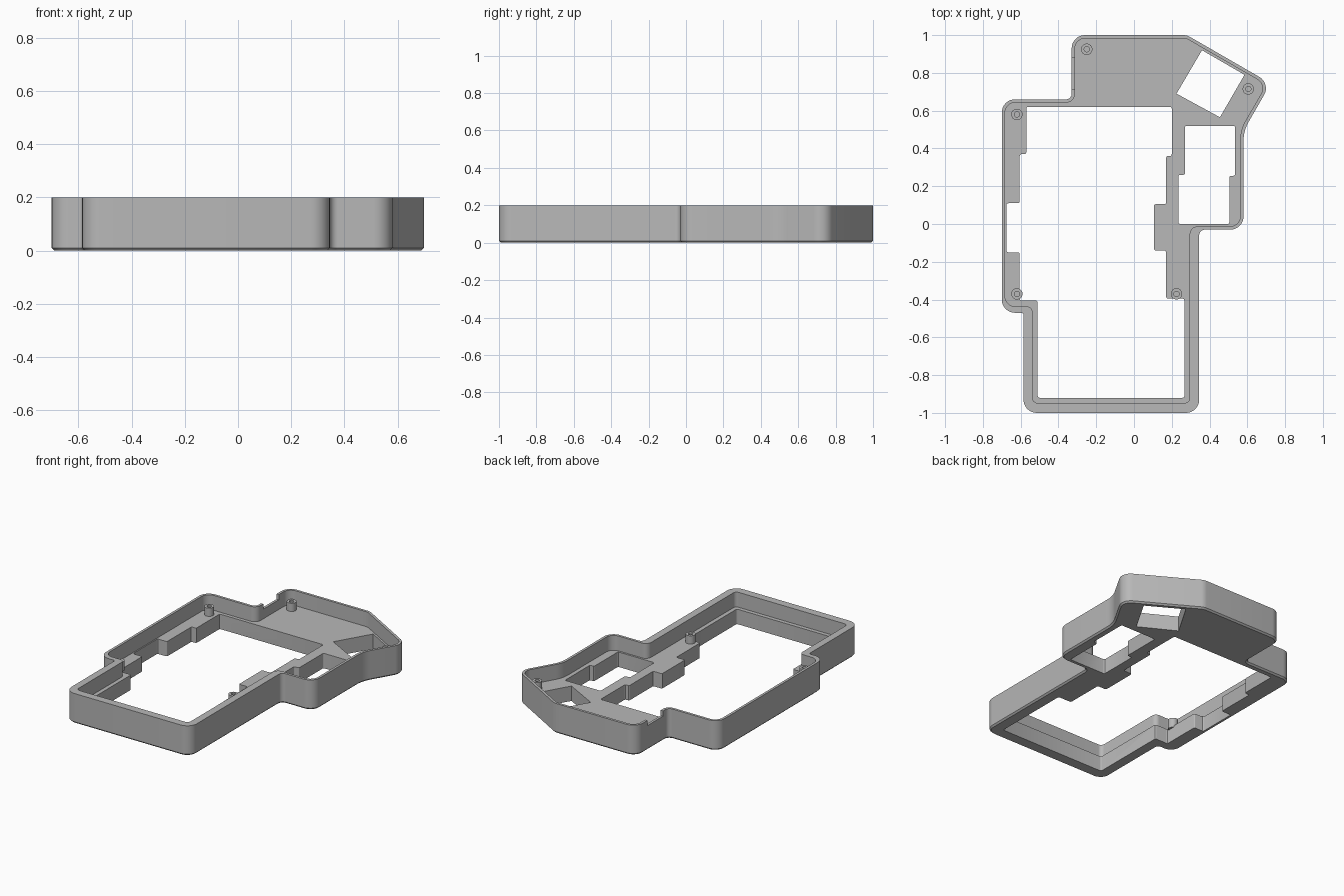
import bpy, bmesh, math
from mathutils import Vector

if "Cube" in bpy.data.objects:
    bpy.data.objects.remove(bpy.data.objects["Cube"])

grey = bpy.data.materials.new("mid_grey")
grey.diffuse_color = (0.48, 0.48, 0.48, 1)
grey.use_nodes = True
grey.node_tree.nodes["Principled BSDF"].inputs["Base Color"].default_value = grey.diffuse_color


def rounded(corners, seg=8):
    """Round each (x, y, radius) corner of a closed outline with an arc."""
    pts, n = [], len(corners)
    for i, (x, y, r) in enumerate(corners):
        p = Vector((x, y))
        a = (Vector(corners[i - 1][:2]) - p).normalized()
        b = (Vector(corners[(i + 1) % n][:2]) - p).normalized()
        if r == 0:
            pts.append(p)
            continue
        half = a.angle(b) / 2
        centre = p + (a + b).normalized() * (r / math.sin(half))
        start = p + a * (r / math.tan(half)) - centre
        end = p + b * (r / math.tan(half)) - centre
        sweep = start.angle_signed(end)      # clockwise positive
        for k in range(seg + 1):
            t = -sweep * k / seg
            pts.append(centre + Vector((start.x * math.cos(t) - start.y * math.sin(t),
                                        start.x * math.sin(t) + start.y * math.cos(t))))
    return pts


def inset(pts, d):
    """Move a clockwise outline inwards by d with mitred corners."""
    out, n = [], len(pts)
    for i, p in enumerate(pts):
        a = (p - pts[i - 1]).normalized()
        b = (pts[(i + 1) % n] - p).normalized()
        na, nb = Vector((a.y, -a.x)), Vector((b.y, -b.x))
        out.append(p + (na + nb) * (d / (1 + na.dot(nb))))
    return out


def prism(name, rings):
    """Stack outlines given as (points, z) into a closed solid."""
    bm = bmesh.new()
    loops = [[bm.verts.new((p.x, p.y, z)) for p in pts] for pts, z in rings]
    n = len(loops[0])
    for lo, hi in zip(loops, loops[1:]):
        for i in range(n):
            j = (i + 1) % n
            bm.faces.new((lo[i], lo[j], hi[j], hi[i]))
    bm.faces.new(loops[0])
    bm.faces.new(loops[-1])
    bmesh.ops.recalc_face_normals(bm, faces=bm.faces[:])
    return finish(name, bm)


def finish(name, bm):
    me = bpy.data.meshes.new(name)
    bm.to_mesh(me)
    bm.free()
    me.materials.append(grey)
    ob = bpy.data.objects.new(name, me)
    bpy.context.collection.objects.link(ob)
    return ob


def activate(ob):
    bpy.ops.object.select_all(action='DESELECT')
    ob.select_set(True)
    bpy.context.view_layer.objects.active = ob


def cut(ob, cutter):
    cutter.hide_render = True
    mod = ob.modifiers.new("cut", 'BOOLEAN')
    mod.operation, mod.solver, mod.object = 'DIFFERENCE', 'EXACT', cutter
    activate(ob)
    bpy.ops.object.modifier_apply(modifier=mod.name)
    bpy.data.objects.remove(cutter)


FLOOR, TOP = 0.10, 0.20

# Outer shell with a small chamfer under the bottom edge
outer = rounded([
    (-0.33, 1.0, 0.07), (0.28, 1.0, 0.07), (0.724, 0.744, 0.07),
    (0.58, 0.494, 0.2), (0.58, -0.03, 0.07), (0.345, -0.03, 0.03),
    (0.345, -1.0, 0.07), (-0.585, -1.0, 0.07), (-0.585, -0.47, 0.012),
    (-0.70, -0.47, 0.07), (-0.70, 0.66, 0.07), (-0.33, 0.66, 0.03)])
case = prism("case", [(inset(outer, 0.01), 0), (outer, 0.01), (outer, TOP)])

# Recess above the floor: thin walls above, thick rim round the lower bay
cavity = rounded([
    (-0.313, 0.983, 0.055), (0.275, 0.983, 0.06), (0.701, 0.738, 0.055),
    (0.563, 0.499, 0.19), (0.563, -0.013, 0.055), (0.295, -0.013, 0.04),
    (0.295, -0.947, 0.025), (-0.537, -0.947, 0.025), (-0.537, -0.437, 0.03),
    (-0.683, -0.437, 0.055), (-0.683, 0.643, 0.055), (-0.313, 0.643, 0.045)])
cut(case, prism("cavity_cutter", [(cavity, FLOOR), (cavity, 0.3)]))

# Openings through the floor
main_opening = [
    (-0.57, 0.62), (0.20, 0.62), (0.20, 0.36), (0.17, 0.36), (0.17, 0.105),
    (0.105, 0.105), (0.105, -0.14), (0.17, -0.14), (0.17, -0.395),
    (0.267, -0.395), (0.267, -0.92), (-0.51, -0.92), (-0.51, -0.405),
    (-0.605, -0.405), (-0.605, -0.15), (-0.675, -0.15), (-0.675, 0.11),
    (-0.605, 0.11), (-0.605, 0.37), (-0.57, 0.37)]
side_opening = [
    (0.27, 0.52), (0.535, 0.52), (0.535, 0.255), (0.505, 0.255),
    (0.505, 0.0), (0.235, 0.0), (0.235, 0.26), (0.27, 0.26)]
tilted_opening = [(0.36, 0.92), (0.585, 0.79), (0.455, 0.565), (0.225, 0.69)]
for outline, r in ((main_opening, 0.01), (side_opening, 0.01), (tilted_opening, 0)):
    pts = rounded([(x, y, r) for x, y in outline], 3)
    cut(case, prism("opening_cutter", [(pts, -0.1), (pts, 0.15)]))

# Cable notch in the left wall of the upper bay
notch = [Vector(p) for p in ((-0.36, 0.88), (-0.28, 0.88), (-0.28, 0.715), (-0.36, 0.715))]
cut(case, prism("notch_cutter", [(notch, 0.165), (notch, 0.3)]))
activate(case)
bpy.ops.object.shade_smooth_by_angle(angle=math.radians(30))

# Hollow screw posts standing on the floor
for x, y in ((-0.25, 0.925), (0.605, 0.715), (-0.62, 0.58), (-0.62, -0.37), (0.225, -0.37)):
    rings = []
    for r, z in ((0.03, FLOOR - 0.01), (0.03, 0.155), (0.014, 0.155), (0.014, 0.11)):
        rings.append(([Vector((x + r * math.cos(k * math.tau / 24),
                               y + r * math.sin(k * math.tau / 24))) for k in range(24)], z))
    post = prism("screw_post", rings)
    activate(post)
    bpy.ops.object.shade_smooth_by_angle(angle=math.radians(30))
